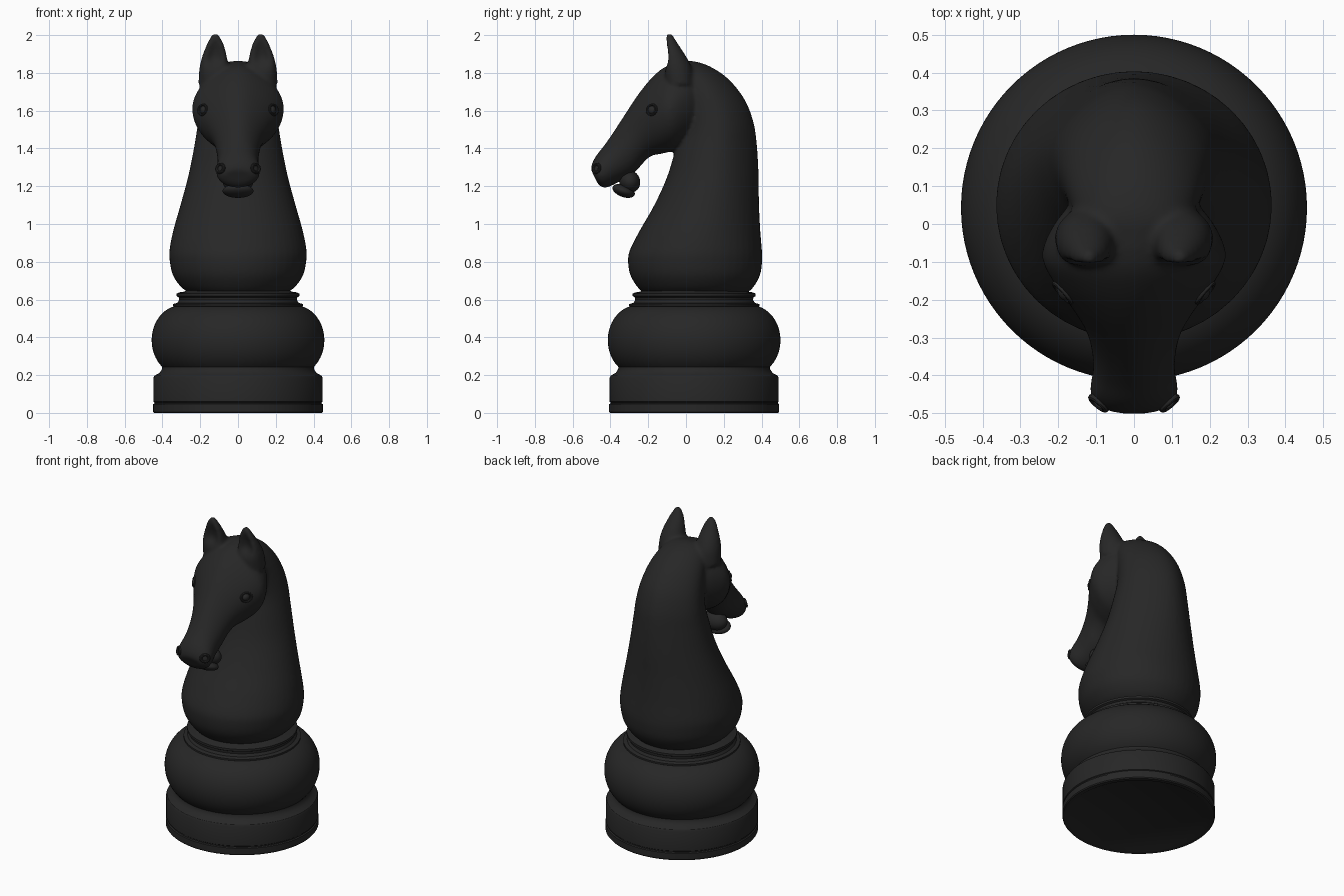
import bpy, bmesh, math
from mathutils import Vector

if "Cube" in bpy.data.objects:
    bpy.data.objects.remove(bpy.data.objects["Cube"])

mat = bpy.data.materials.new("black_lacquer")
mat.diffuse_color = (0.02, 0.02, 0.02, 1)
mat.use_nodes = True
mat.node_tree.nodes["Principled BSDF"].inputs["Base Color"].default_value = mat.diffuse_color


def catmull(rows, steps):
    """Smoothly interpolate between cross-section rows."""
    out = []
    for i in range(len(rows) - 1):
        p = [rows[max(0, min(len(rows) - 1, i + d))] for d in (-1, 0, 1, 2)]
        for s in range(steps):
            t = s / steps
            out.append([0.5 * (2 * b + (c - a) * t + (2 * a - 5 * b + 4 * c - d) * t * t
                               + (3 * b - a - 3 * c + d) * t ** 3) for a, b, c, d in zip(*p)])
    return out + [list(rows[-1])]


def loft(bm, rows, segs=48, steps=6, side=1):
    """Row: point A (y, z), point B (y, z), half width, pinch at A, centre x, dent at A."""
    rows = [tuple(r) + (0,) * (8 - len(r)) for r in rows]
    rings = []
    for ay, az, by, bz, hw, pinch, cx, dent in (catmull(rows, steps) if steps > 1 else rows):
        ring = []
        for i in range(segs):
            a = 2 * math.pi * i / segs
            c = math.cos(a)
            up = max(0, c)
            m = c - dent * up ** 4
            x = cx + hw * math.sin(a) * (1 - pinch * up * up)
            ring.append(bm.verts.new((side * x, (ay + by) / 2 + (ay - by) / 2 * m,
                                      (az + bz) / 2 + (az - bz) / 2 * m)))
        rings.append(ring)
    faces = [bm.faces.new(rings[0]), bm.faces.new(rings[-1])]
    for r0, r1 in zip(rings, rings[1:]):
        for i in range(segs):
            j = (i + 1) % segs
            faces.append(bm.faces.new((r0[i], r0[j], r1[j], r1[i])))
    bmesh.ops.recalc_face_normals(bm, faces=faces)


def finish(ob):
    ob.data.materials.append(mat)
    bpy.ops.object.select_all(action='DESELECT')
    ob.select_set(True)
    bpy.context.view_layer.objects.active = ob
    bpy.ops.object.shade_smooth_by_angle(angle=math.radians(32))
    return ob


def from_bmesh(name, bm):
    me = bpy.data.meshes.new(name)
    bm.to_mesh(me)
    bm.free()
    ob = bpy.data.objects.new(name, me)
    bpy.context.collection.objects.link(ob)
    return ob


# Turned base: plinth, bulge and collar
prof = [(0.40, 0.012), (0.42, 0.0), (0.445, 0.0), (0.45, 0.006), (0.45, 0.046), (0.443, 0.05),
        (0.443, 0.056), (0.448, 0.06), (0.448, 0.185), (0.442, 0.197), (0.415, 0.212), (0.402, 0.232)]
for k in range(26):
    a = math.radians(-50 + 5 * k)
    prof.append((0.30 + 0.157 * math.cos(a), 0.385 + 0.185 * math.sin(a)))
prof += [(0.345, 0.566), (0.345, 0.576), (0.322, 0.582), (0.312, 0.597), (0.314, 0.612),
         (0.325, 0.618), (0.325, 0.632), (0.31, 0.638), (0.285, 0.642), (0.26, 0.655)]
CY = 0.043
bm = bmesh.new()
loft(bm, [(CY - r, z, CY + r, z, r) for r, z in prof], segs=96, steps=1)
finish(from_bmesh("turned_base", bm))

# Neck: A is the nape, B is the throat
neck = [(0.325, 0.635, -0.225, 0.635, 0.26), (0.36, 0.67, -0.26, 0.67, 0.305),
        (0.392, 0.73, -0.295, 0.73, 0.345), (0.403, 0.80, -0.307, 0.80, 0.361),
        (0.402, 0.86, -0.298, 0.86, 0.363), (0.393, 0.97, -0.248, 0.96, 0.343, 0.05),
        (0.386, 1.12, -0.168, 1.10, 0.302, 0.12), (0.384, 1.27, -0.10, 1.25, 0.262, 0.2),
        (0.375, 1.42, -0.055, 1.40, 0.232, 0.25), (0.357, 1.54, -0.03, 1.49, 0.215, 0.25),
        (0.31, 1.66, -0.03, 1.57, 0.198, 0.22), (0.225, 1.767, -0.04, 1.64, 0.178, 0.18),
        (0.125, 1.835, -0.06, 1.70, 0.155, 0.12), (0.03, 1.863, -0.08, 1.74, 0.13),
        (-0.04, 1.855, -0.09, 1.76, 0.09)]
# Head: A is the brow and nose line, B is the jaw line
head = [(0.05, 1.84, 0.10, 1.52, 0.14), (-0.02, 1.858, 0.035, 1.45, 0.205, 0.2),
        (-0.11, 1.832, -0.05, 1.395, 0.243, 0.28), (-0.18, 1.775, -0.125, 1.373, 0.213, 0.25),
        (-0.25, 1.69, -0.185, 1.36, 0.166, 0.2), (-0.32, 1.585, -0.225, 1.325, 0.130, 0.15),
        (-0.38, 1.493, -0.27, 1.275, 0.113, 0.1), (-0.43, 1.42, -0.335, 1.235, 0.108),
        (-0.473, 1.365, -0.40, 1.20, 0.116), (-0.495, 1.325, -0.44, 1.193, 0.106),
        (-0.504, 1.29, -0.468, 1.215, 0.07)]
ear = [(-0.11, 1.74, 0.04, 1.74, 0.085, 0, 0.125, 0), (-0.128, 1.82, 0.032, 1.82, 0.08, 0, 0.125, 0.25),
       (-0.128, 1.88, 0.005, 1.88, 0.067, 0, 0.125, 0.75), (-0.122, 1.94, -0.033, 1.94, 0.049, 0, 0.121, 0.7),
       (-0.112, 1.985, -0.062, 1.985, 0.028, 0, 0.12, 0.3), (-0.10, 2.007, -0.075, 2.007, 0.012, 0, 0.12, 0)]
bm = bmesh.new()
loft(bm, neck)
loft(bm, head)
for side in (1, -1):
    loft(bm, ear, segs=32, side=side)
horse = from_bmesh("horse_head_and_neck", bm)
# Fuse the volumes and soften the joins
fuse = horse.modifiers.new("fuse", 'REMESH')
fuse.mode = 'VOXEL'
fuse.voxel_size = 0.011
fuse.use_smooth_shade = True
soft = horse.modifiers.new("soften", 'SMOOTH')
soft.factor, soft.iterations = 0.5, 5
horse.data.materials.append(mat)
for p in horse.data.polygons:
    p.use_smooth = True


def ball(name, loc, size, rot=(0, 0, 0)):
    bpy.ops.mesh.primitive_uv_sphere_add(segments=32, ring_count=16, radius=1, location=loc, rotation=rot)
    ob = bpy.context.object
    ob.name, ob.scale = name, size
    return finish(ob)


def rim(name, loc, normal, radius, tube, squash, roll):
    bpy.ops.mesh.primitive_torus_add(major_radius=radius, minor_radius=tube, major_segments=32, minor_segments=10)
    ob = bpy.context.object
    ob.name, ob.location = name, loc
    ob.rotation_mode = 'QUATERNION'
    ob.rotation_quaternion = normal.to_track_quat('Z', 'Y')
    ob.scale = (1, squash, 1)
    ob.rotation_quaternion = ob.rotation_quaternion @ Vector((0, 0, 1)).rotation_difference(Vector((0, 0, 1)))
    return finish(ob)


# Lower lip and chin
ball("chin", (0, -0.298, 1.225), (0.082, 0.055, 0.06), (0.4, 0, 0))
ball("lower_lip", (0, -0.33, 1.175), (0.082, 0.062, 0.032), (-0.35, 0, 0))

# Eyes and nostrils sit on the fused surface
bpy.context.view_layer.update()
surface = horse.evaluated_get(bpy.context.evaluated_depsgraph_get())
for side, word in ((1, "left"), (-1, "right")):
    hit, p, n, _ = surface.ray_cast(Vector((side, -0.182, 1.605)), Vector((-side, 0, 0)))
    if hit:
        ball(word + "_eye", p - n * 0.012, (0.022, 0.028, 0.024))
        rim(word + "_eyelid", p - n * 0.001, n, 0.032, 0.007, 0.85, 0)
    hit, p, n, _ = surface.ray_cast(Vector((side * 0.6, -0.98, 1.295)), Vector((-side, 1, 0)).normalized())
    if hit:
        rim(word + "_nostril", p - n * 0.003, n, 0.024, 0.009, 0.9, 0)
